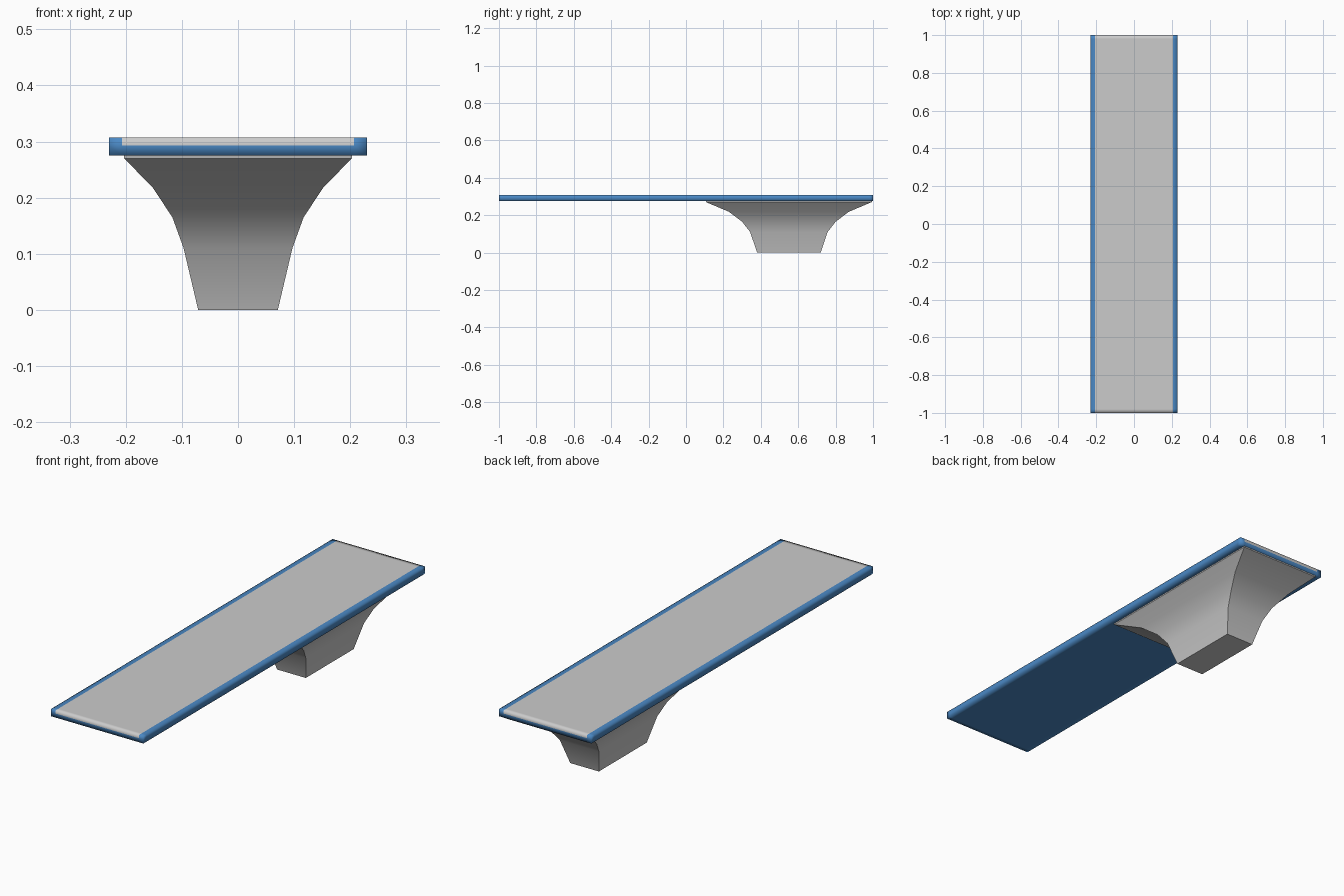
import bpy, bmesh
from mathutils import Matrix, Vector

if "Cube" in bpy.data.objects:
    bpy.data.objects.remove(bpy.data.objects["Cube"])


def make_object(name, bm, materials=()):
    bmesh.ops.recalc_face_normals(bm, faces=bm.faces)
    mesh = bpy.data.meshes.new(name)
    for m in materials:
        mesh.materials.append(m)
    bm.to_mesh(mesh)
    bm.free()
    ob = bpy.data.objects.new(name, mesh)
    bpy.context.collection.objects.link(ob)
    return ob


def material(name, color):
    m = bpy.data.materials.new(name)
    m.diffuse_color = (*color, 1)
    m.use_nodes = True
    m.node_tree.nodes["Principled BSDF"].inputs["Base Color"].default_value = m.diffuse_color
    return m


blue = material("board_blue", (0.07, 0.25, 0.56))
grey = material("tread_grey", (0.8, 0.8, 0.8))

# Board: long thin slab with edge loops, so smooth shading softens its rim
HALF_W, INNER_W = 0.23, 0.207
Z0, ZMID, Z1 = 0.275, 0.293, 0.307
bm = bmesh.new()
bmesh.ops.create_cube(bm, size=1, matrix=Matrix.Translation((0, 0, (Z0 + Z1) / 2))
                      @ Matrix.Diagonal((2 * HALF_W, 2, Z1 - Z0, 1)))
cuts = [((s * INNER_W, 0, 0), (1, 0, 0)) for s in (-1, 1)]
cuts += [((0, s * 0.98, 0), (0, 1, 0)) for s in (-1, 1)]
cuts += [((0, 0, ZMID), (0, 0, 1))]
for co, no in cuts:
    bmesh.ops.bisect_plane(bm, geom=bm.verts[:] + bm.edges[:] + bm.faces[:],
                           plane_co=Vector(co), plane_no=Vector(no))

# Grey tread wraps over the top and the upper part of both ends
for f in bm.faces:
    c = f.calc_center_median()
    f.smooth = True
    if abs(c.x) < INNER_W and c.z > ZMID:
        f.material_index = 1
make_object("board", bm, (blue, grey))

# Pedestal: flared rectangular foot, rings of (z, half width, half length)
RINGS = [(0, 0.071, 0.17), (0.11, 0.097, 0.207), (0.165, 0.117, 0.25),
         (0.218, 0.152, 0.32), (0.27, 0.203, 0.443), (0.278, 0.204, 0.445)]
CENTRE_Y = 0.55
bm = bmesh.new()
loops = [[bm.verts.new((sx * w, CENTRE_Y + sy * l, z))
          for sx, sy in ((-1, -1), (1, -1), (1, 1), (-1, 1))] for z, w, l in RINGS]
for a, b in zip(loops, loops[1:]):
    for i in range(4):
        j = (i + 1) % 4
        bm.faces.new((a[i], a[j], b[j], b[i]))
bm.faces.new(loops[0][::-1])
bm.faces.new(loops[-1])
pedestal = make_object("pedestal", bm)
bpy.context.view_layer.objects.active = pedestal
pedestal.select_set(True)
bpy.ops.object.shade_smooth_by_angle(angle=0.6)
